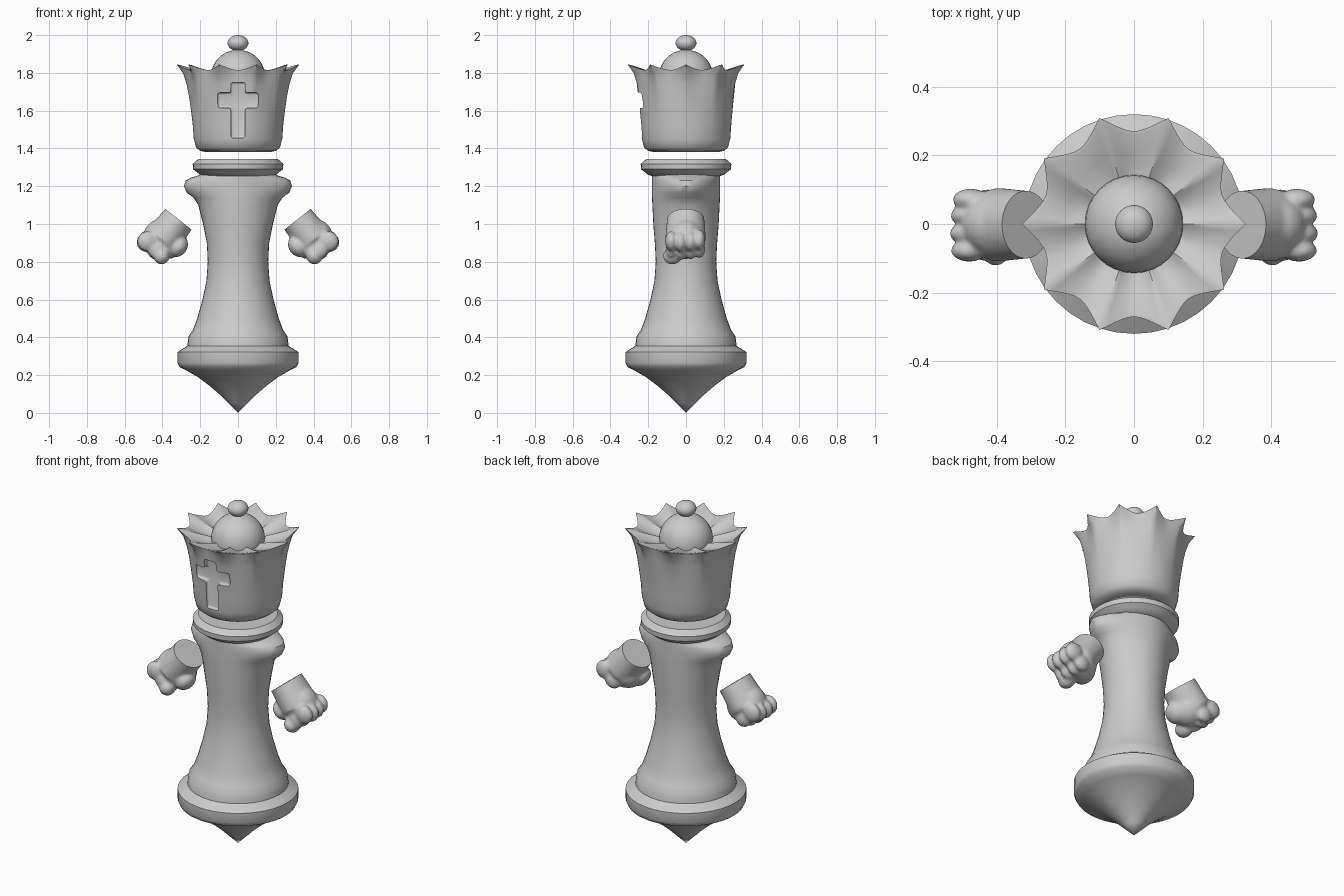
import bpy, bmesh, math
from mathutils import Matrix, Vector

if "Cube" in bpy.data.objects:
    bpy.data.objects.remove(bpy.data.objects["Cube"])


def make_object(name, bm):
    bmesh.ops.recalc_face_normals(bm, faces=bm.faces)
    me = bpy.data.meshes.new(name)
    bm.to_mesh(me)
    bm.free()
    ob = bpy.data.objects.new(name, me)
    bpy.context.collection.objects.link(ob)
    return ob


def activate(ob):
    bpy.ops.object.select_all(action='DESELECT')
    ob.select_set(True)
    bpy.context.view_layer.objects.active = ob


def apply_all(ob):
    activate(ob)
    for m in list(ob.modifiers):
        bpy.ops.object.modifier_apply(modifier=m.name)


def smooth(ob, angle=35):
    activate(ob)
    bpy.ops.object.shade_smooth_by_angle(angle=math.radians(angle))


def loft(name, rows, point, segs):
    """Stack rings of points point(row, angle) and close both ends."""
    bm = bmesh.new()
    rings = [[bm.verts.new(point(r, 2 * math.pi * i / segs)) for i in range(segs)] for r in rows]
    for a, b in zip(rings, rings[1:]):
        for i in range(segs):
            j = (i + 1) % segs
            bm.faces.new((a[i], a[j], b[j], b[i]))
    bm.faces.new(rings[0][::-1])
    bm.faces.new(rings[-1])
    bmesh.ops.remove_doubles(bm, verts=bm.verts, dist=0.0005)
    return make_object(name, bm)


def round_point(row, a):
    r, z = row
    return (r * math.cos(a), r * math.sin(a), z)


# body: lathe profile (radius, height, shoulder bulge along x)
body_rows = [(0, 0, 0), (.05, .05, 0), (.1, .1, 0), (.155, .147, 0), (.21, .188, 0),
             (.265, .22, 0), (.31, .243, 0), (.32, .265, 0), (.32, .322, 0), (.3, .335, 0),
             (.268, .355, 0), (.262, .405, 0), (.24, .437, 0), (.216, .5, 0), (.188, .6, 0),
             (.167, .7, 0), (.16, .8, 0), (.165, .9, 0), (.173, 1.0, .012), (.178, 1.1, .032),
             (.18, 1.14, .056), (.18, 1.165, .09), (.18, 1.2, .107), (.18, 1.23, .097),
             (.18, 1.245, .07), (.18, 1.255, .035), (.185, 1.27, 0)]


def body_point(row, a):
    r, z, bulge = row
    c = math.cos(a)
    return (r * c + math.copysign(bulge * abs(c) ** 2.5, c), r * math.sin(a), z)


smooth(loft("body", body_rows, body_point, 40), 40)

# collar
collar = [(.17, 1.25), (.2, 1.26), (.215, 1.272), (.238, 1.29), (.24, 1.318), (.21, 1.345)]
smooth(loft("collar", collar, round_point, 32))

# crown: (valley radius, valley height, tip radius, tip height)
crown_rows = [(.165, 1.38, .165, 1.38), (.2, 1.387, .2, 1.387), (.222, 1.405, .222, 1.405),
              (.234, 1.45, .234, 1.45), (.24, 1.53, .24, 1.53), (.247, 1.61, .25, 1.61),
              (.254, 1.68, .26, 1.68), (.26, 1.74, .272, 1.74), (.265, 1.785, .29, 1.797),
              (.27, 1.815, .325, 1.845), (.26, 1.815, .3, 1.84), (.2, 1.79, .22, 1.815),
              (.13, 1.77, .13, 1.79), (0, 1.77, 0, 1.77)]


def crown_point(row, a):
    rv, zv, rt, zt = row
    f = (a * 10 / (2 * math.pi)) % 1
    w = abs(2 * f - 1) ** 1.8
    r = rv + (rt - rv) * w
    return (r * math.cos(a), r * math.sin(a), zv + (zt - zv) * w)


crown = loft("crown", crown_rows, crown_point, 100)

# recessed cross on the front of the crown
half = [(.038, 1.455), (.038, 1.615), (.108, 1.615), (.108, 1.695), (.038, 1.695), (.038, 1.75)]
outline = half + [(-x, z) for x, z in reversed(half)]
bm = bmesh.new()
face = bm.faces.new([bm.verts.new((x, -.4, z)) for x, z in outline])
ext = bmesh.ops.extrude_face_region(bm, geom=[face])
bmesh.ops.translate(bm, vec=(0, .182, 0),
                    verts=[v for v in ext["geom"] if isinstance(v, bmesh.types.BMVert)])
cutter = make_object("cross_cutter", bm)
bev = cutter.modifiers.new("round", 'BEVEL')
bev.width, bev.segments = .012, 3
apply_all(cutter)
cut = crown.modifiers.new("cross", 'BOOLEAN')
cut.object, cut.operation, cut.solver = cutter, 'DIFFERENCE', 'EXACT'
apply_all(crown)
bpy.data.objects.remove(cutter)
smooth(crown, 40)


# dome and finial ball
def ball(name, z, scale):
    bm = bmesh.new()
    bmesh.ops.create_uvsphere(bm, u_segments=32, v_segments=20, radius=1,
                              matrix=Matrix.Translation((0, 0, z)) @ Matrix.Diagonal((*scale, 1)))
    smooth(make_object(name, bm), 60)


ball("dome", 1.782, (.143, .143, .14))
ball("finial", 1.958, (.055, .055, .042))

# hands: fist blended from blobs in a frame whose -z runs from wrist to knuckles
frame = Matrix(((.785, 0, -.62, .315), (0, 1, 0, -.002), (.62, 0, .785, 1.025), (0, 0, 0, 1)))
blobs = [((-.005, 0, -.13), (.115, .1, .1)),         # palm
         ((-.09, -.03, -.115), (.046, .062, .06)),   # thumb base
         ((-.052, -.07, -.208), (.042, .05, .045))]  # thumb
for i, y in enumerate((-.076, -.026, .026, .073)):
    k = (0, .006, .002, -.008)[i]
    blobs.append(((.058, y, -.193 - k), (.053, .032, .054)))   # knuckle
    blobs.append(((-.012, y, -.2 - k), (.05, .03, .045)))      # fingertip
bm = bmesh.new()
for pos, scale in blobs:
    bmesh.ops.create_uvsphere(bm, u_segments=20, v_segments=14, radius=1,
                              matrix=frame @ Matrix.Translation(pos) @ Matrix.Diagonal((*scale, 1)))
bmesh.ops.create_cone(bm, cap_ends=True, segments=32, radius1=1.08, radius2=.95, depth=.2,
                      matrix=frame @ Matrix.Translation((0, 0, -.04)) @ Matrix.Diagonal((.09, .1, 1, 1)))
hands = make_object("hands", bm)
rem = hands.modifiers.new("blend", 'REMESH')
rem.mode, rem.voxel_size = 'VOXEL', .009
sm = hands.modifiers.new("soften", 'SMOOTH')
sm.factor, sm.iterations = .5, 4
apply_all(hands)

# flat wrist cut, then mirror to the other side
bm = bmesh.new()
bm.from_mesh(hands.data)
cutres = bmesh.ops.bisect_plane(bm, geom=bm.verts[:] + bm.edges[:] + bm.faces[:],
                                plane_co=frame.translation, plane_no=Vector((-.62, 0, .785)),
                                clear_outer=True)
rim = [e for e in cutres["geom_cut"] if isinstance(e, bmesh.types.BMEdge)]
bmesh.ops.contextual_create(bm, geom=rim)
bmesh.ops.recalc_face_normals(bm, faces=bm.faces)
bm.to_mesh(hands.data)
bm.free()
mir = hands.modifiers.new("mirror", 'MIRROR')
mir.use_mirror_merge = False
apply_all(hands)
smooth(hands, 50)
